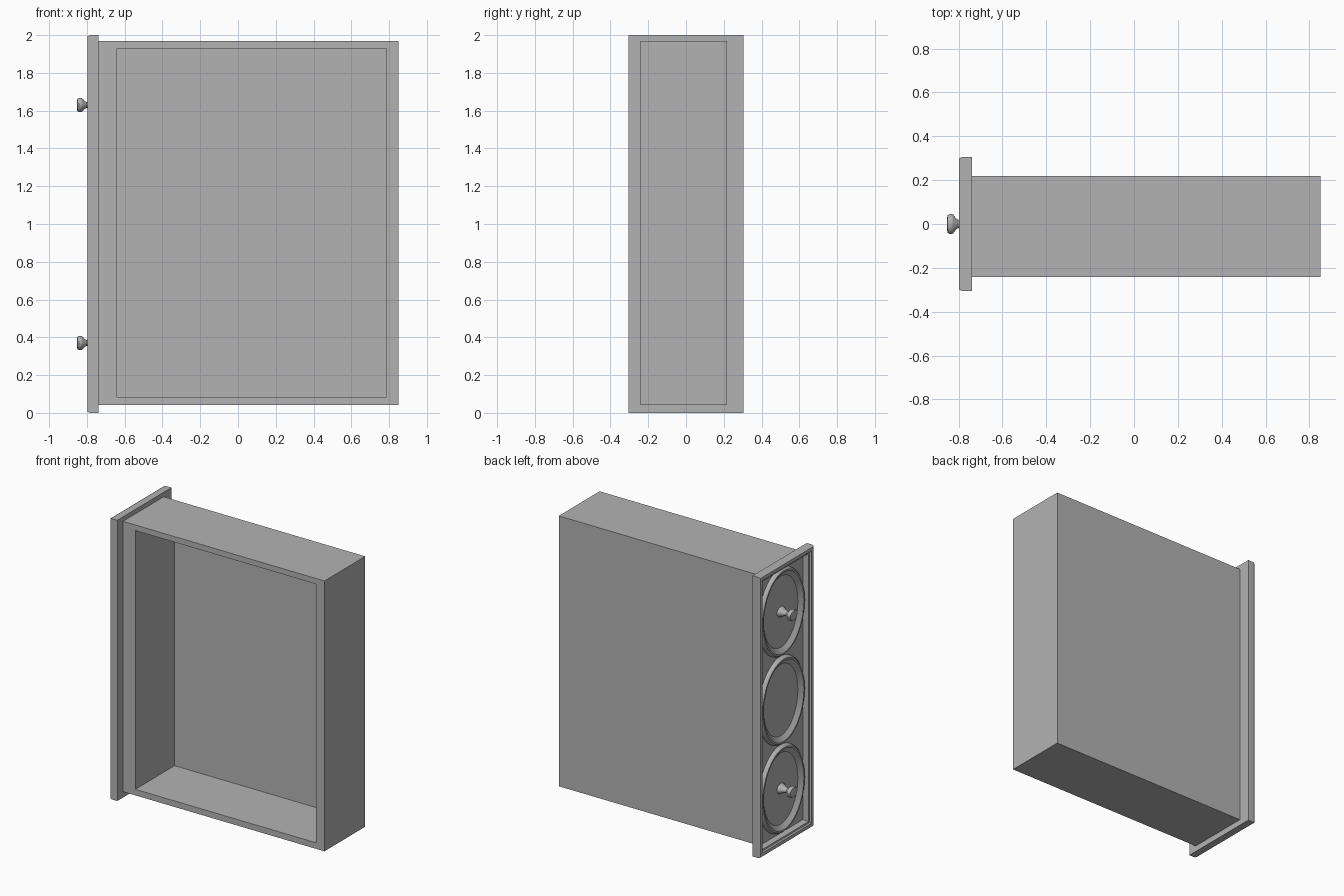
import bpy, bmesh, math

if "Cube" in bpy.data.objects:
    bpy.data.objects.remove(bpy.data.objects["Cube"], do_unlink=True)

grey = bpy.data.materials.new("plain_grey")
grey.use_nodes = True
grey.diffuse_color = (0.45, 0.45, 0.45, 1)
grey.node_tree.nodes["Principled BSDF"].inputs["Base Color"].default_value = (0.45, 0.45, 0.45, 1)


def loft(name, loops, smooth=False):
    """Skin a row of point loops and cap both ends."""
    bm = bmesh.new()
    rows = [[bm.verts.new(p) for p in loop] for loop in loops]
    n = len(rows[0])
    for a, b in zip(rows, rows[1:]):
        for i in range(n):
            j = (i + 1) % n
            bm.faces.new((a[i], a[j], b[j], b[i]))
    bm.faces.new(rows[0])
    bm.faces.new(rows[-1])
    bmesh.ops.recalc_face_normals(bm, faces=bm.faces)
    mesh = bpy.data.meshes.new(name)
    bm.to_mesh(mesh)
    bm.free()
    mesh.materials.append(grey)
    obj = bpy.data.objects.new(name, mesh)
    bpy.context.collection.objects.link(obj)
    if smooth:
        bpy.ops.object.select_all(action="DESELECT")
        obj.select_set(True)
        bpy.context.view_layer.objects.active = obj
        bpy.ops.object.shade_smooth_by_angle(angle=math.radians(35))
    return obj


def rect_xz(x0, x1, z0, z1, y):
    return [(x0, y, z0), (x1, y, z0), (x1, y, z1), (x0, y, z1)]


def rect_yz(inset, x):
    w, h = 0.305 - inset, 1.0 - inset
    return [(x, -w, 1 - h), (x, w, 1 - h), (x, w, 1 + h), (x, -w, 1 + h)]


def ellipse_yz(ry, rz, x, z, n):
    turn = 2 * math.pi / n
    return [(x, ry * math.cos(i * turn), z + rz * math.sin(i * turn)) for i in range(n)]


# Open drawer box with thin base
outer = (-0.74, 0.85, 0.042, 1.968)
inner = (-0.64, 0.785, 0.085, 1.928)
loft("drawer_box", [rect_xz(*outer, 0.218), rect_xz(*outer, -0.241),
                    rect_xz(*inner, -0.241), rect_xz(*inner, 0.2)])

# Front panel with stepped border and sunken field: (inset, x)
panel = [(0, -0.738), (0, -0.785), (0.006, -0.797), (0.03, -0.797),
         (0.036, -0.787), (0.046, -0.785), (0.052, -0.745)]
loft("front_panel", [rect_yz(*p) for p in panel])

# Three oval mouldings: (offset from outer edge, x)
moulding = [(0, -0.744), (0.004, -0.76), (0.014, -0.771),
            (0.025, -0.771), (0.034, -0.764), (0.058, -0.747)]
for side, z in (("lower", 0.37), ("middle", 1.0), ("upper", 1.63)):
    loft(side + "_oval_moulding",
         [ellipse_yz(0.25 - o, 0.312 - o, x, z, 48) for o, x in moulding], True)

# Turned knobs: (radius, x)
knob = [(0.044, -0.742), (0.044, -0.75), (0.034, -0.765), (0.022, -0.785),
        (0.019, -0.802), (0.024, -0.81), (0.042, -0.824), (0.046, -0.83),
        (0.046, -0.842), (0.04, -0.85), (0.026, -0.853)]
for side, z in (("lower", 0.37), ("upper", 1.63)):
    loft(side + "_knob", [ellipse_yz(r, 0.82 * r, x, z, 24) for r, x in knob], True)
